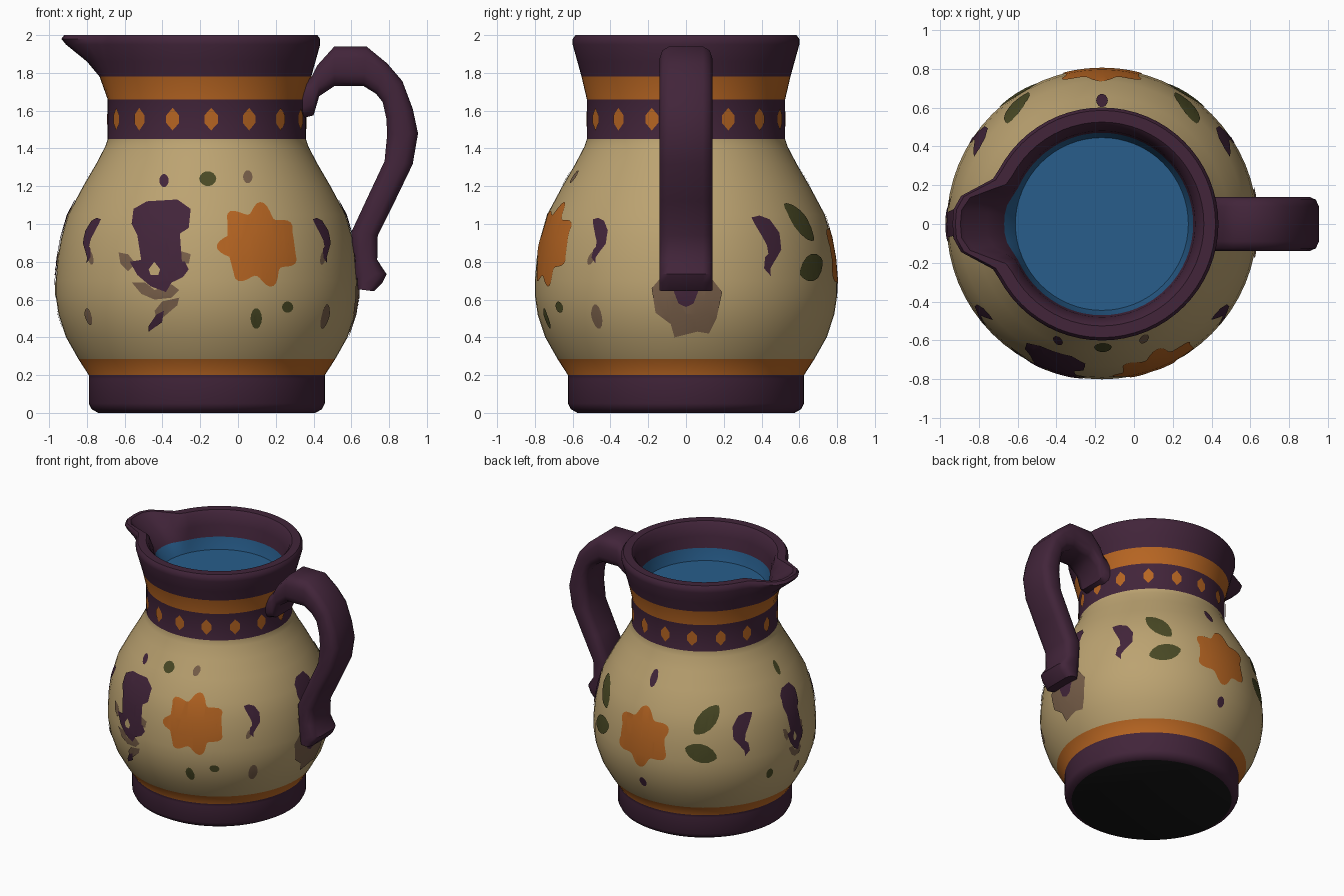
import bpy, bmesh, math
from mathutils import Vector

if "Cube" in bpy.data.objects:
    bpy.data.objects.remove(bpy.data.objects["Cube"])

CX = -0.165          # x of the jug's axis
SEG = 64

COLOURS = {
    "dark_purple": (0.054, 0.018, 0.042), "cream": (0.50, 0.365, 0.165),
    "orange": (0.47, 0.13, 0.016), "olive_green": (0.066, 0.066, 0.018),
    "taupe": (0.185, 0.112, 0.066), "water_blue": (0.021, 0.11, 0.26),
    "black": (0.008, 0.008, 0.008)}
MATS = {}
for n, c in COLOURS.items():
    MATS[n] = bpy.data.materials.new(n)
    MATS[n].diffuse_color = (*c, 1)


def finish(bm, name, mats, angle=40):
    me = bpy.data.meshes.new(name)
    bm.to_mesh(me)
    bm.free()
    for m in mats:
        me.materials.append(MATS[m])
    ob = bpy.data.objects.new(name, me)
    bpy.context.collection.objects.link(ob)
    bpy.context.view_layer.objects.active = ob
    ob.select_set(True)
    bpy.ops.object.shade_smooth_by_angle(angle=math.radians(angle))
    ob.select_set(False)
    return ob


# Jug: (radius, height, colour of the band that ends here)
P, C, O, B = "dark_purple", "cream", "orange", "water_blue"
OUTER = [(0.575, 0, P), (0.61, 0.02, P), (0.625, 0.05, P), (0.625, 0.18, P), (0.625, 0.2, P),
         (0.68, 0.285, O), (0.745, 0.4, C), (0.785, 0.52, C), (0.80, 0.62, C), (0.80, 0.70, C),
         (0.79, 0.82, C), (0.77, 0.93, C), (0.735, 1.05, C), (0.655, 1.2, C), (0.585, 1.32, C),
         (0.538, 1.41, C), (0.525, 1.45, C), (0.525, 1.66, P), (0.553, 1.78, O),
         (0.575, 1.86, P), (0.60, 1.95, P), (0.60, 1.98, P), (0.585, 2.0, P)]
INNER = [(0.525, 2.0, P), (0.505, 1.98, P), (0.48, 1.9, P), (0.47, 1.81, P), (0.445, 1.72, B)]


def spout(a, z):
    """Extra radius that pulls the lip out towards -x."""
    d = math.degrees(abs(math.atan2(math.sin(a - math.pi), math.cos(a - math.pi))))
    h = min(max((z - 1.7) / 0.27, 0), 1) ** 2
    return 0.17 * h * math.exp(-(d / 17) ** 4)


bm = bmesh.new()
names = list(COLOURS)
rings = []
for i, (r, z, c) in enumerate(OUTER + INNER):
    k = 1.0 if i < len(OUTER) else 1.2
    ring = []
    for s in range(SEG):
        a = math.tau * s / SEG
        rr = r + k * spout(a, z)
        ring.append(bm.verts.new((CX + rr * math.cos(a), rr * math.sin(a), z)))
    if rings:
        for s in range(SEG):
            t = (s + 1) % SEG
            f = bm.faces.new((rings[-1][s], rings[-1][t], ring[t], ring[s]))
            f.material_index = names.index(c)
    rings.append(ring)
bm.faces.new(rings[0][::-1]).material_index = names.index("black")
bm.faces.new(rings[-1]).material_index = names.index(B)
finish(bm, "jug_body", names)

# Handle: outer and inner contour pairs, swept with a rounded box section
PAIRS = [((.34, 1.74), (.34, 1.56)), ((.39, 1.78), (.40, 1.575)), ((.42, 1.84), (.43, 1.677)),
         ((.51, 1.94), (.51, 1.73)), ((.68, 1.94), (.665, 1.73)), ((.79, 1.85), (.73, 1.69)),
         ((.87, 1.757), (.766, 1.645)), ((.925, 1.61), (.785, 1.56)), ((.953, 1.48), (.79, 1.476)),
         ((.925, 1.317), (.776, 1.333)), ((.83, 1.12), (.69, 1.15)), ((.74, .94), (.60, .957)),
         ((.737, .81), (.61, .84)), ((.787, .734), (.61, .75)), ((.765, .69), (.62, .69)),
         ((.72, .644), (.63, .655))]
SECTION = [(0, .09), (0, -.09), (.10, -.125), (.3, -.14), (.7, -.14), (.90, -.125),
           (1, -.09), (1, .09), (.90, .125), (.7, .14), (.3, .14), (.10, .125)]
bm = bmesh.new()
prev = None
for o, i in PAIRS:
    ring = [bm.verts.new((o[0] + (i[0] - o[0]) * t, y, o[1] + (i[1] - o[1]) * t)) for t, y in SECTION]
    if prev:
        for s in range(len(ring)):
            t = (s + 1) % len(ring)
            bm.faces.new((prev[s], prev[t], ring[t], ring[s]))
    else:
        bm.faces.new(ring[::-1])
    prev = ring
bm.faces.new(prev)
bmesh.ops.recalc_face_normals(bm, faces=bm.faces)
finish(bm, "handle", [P], 50)


# Painted details: flat outlines wrapped onto the body as thin plates
def radius(z):
    for (r0, z0, _), (r1, z1, _) in zip(OUTER, OUTER[1:]):
        if z0 <= z <= z1:
            return r0 + (r1 - r0) * (z - z0) / (z1 - z0)
    return 0.5


def plate(name, pts, az, colour, lift=0.005):
    """pts: (across, height) in hundredths, seen from azimuth az (0 front, 90 right)."""
    bm = bmesh.new()
    bm.faces.new([bm.verts.new((u / 100, 0, z / 100)) for u, z in pts])
    bmesh.ops.triangulate(bm, faces=bm.faces[:])
    cuts = [((n * .05, 0, 0), (1, 0, 0)) for n in range(-10, 11)]
    cuts += [((0, 0, z), (0, 0, 1)) for _, z, _ in OUTER[5:18]]
    for co, no in cuts:
        bmesh.ops.bisect_plane(bm, geom=bm.verts[:] + bm.edges[:] + bm.faces[:],
                               plane_co=co, plane_no=no, dist=1e-5)
    for v in bm.verts:
        r = radius(v.co.z)
        a = math.radians(az) + math.asin(max(-1, min(1, v.co.x / r)))
        v.co.x, v.co.y = CX + (r + lift) * math.sin(a), -(r + lift) * math.cos(a)
    for f in bm.faces:
        f.normal_update()
        c = f.calc_center_median()
        if f.normal.dot(Vector((c.x - CX, c.y, 0))) < 0:
            f.normal_flip()
    finish(bm, name, [colour])


def oval(u, z, a, b, rot=0, point=0, n=14):
    """Oval, or a leaf with pointed ends when point > 0."""
    out, q = [], math.radians(rot)
    for i in range(n):
        t = math.tau * i / n
        x, y = a * math.cos(t), b * math.sin(t) * abs(math.sin(t)) ** point
        out.append((u + x * math.cos(q) - y * math.sin(q), z + x * math.sin(q) + y * math.cos(q)))
    return out


def flower(u, z, r, petals, turn):
    return [(u + k * math.cos(t), z + k * math.sin(t)) for t, k in
            ((math.tau * i / 70, r * (0.86 + 0.14 * math.cos(petals * (math.tau * i / 70 - turn))))
             for i in range(70))]


def both(name, pts, az, colour, lift=0.005):
    """A detail and its mirror image on the left half."""
    plate(name + "_right", pts, az, colour, lift)
    plate(name + "_left", [(-u, z) for u, z in pts], -az, colour, lift)


def place(pts, u=0, z=0, su=1, sz=1):
    return [(u + x * su, z + y * sz) for x, y in pts]


# Skull motif, around its own centre line
SKULL = [(-14, 108), (-7, 112), (9, 113), (16, 108), (15, 98), (9, 94), (3, 92), (2, 87), (6, 81),
         (13, 80), (15, 76), (12, 72), (6, 69), (3, 64), (-5, 67), (-12, 73), (-16, 80), (-10, 81),
         (-6, 86), (-7, 90), (-12, 94), (-15, 100)]
NOSE = [(-3, 80), (0, 76), (-1, 73), (-5, 73), (-6, 76)]
SHADES = [[(-22, 85), (-17, 84), (-13, 79), (-17, 75), (-21, 79)],
          [(4, 83), (10, 86), (16, 84), (15, 79), (6, 80)],
          [(-15, 69), (-8, 69), (-3, 65), (6, 68), (10, 65), (6, 61), (-3, 60), (-10, 63)]]
for label, az, u, su in (("front", 0, -24.5, 1), ("spout_side", 270, 0, .6), ("handle_side", 90, 0, .6)):
    plate(label + "_skull", place(SKULL, u, 0, su), az, P, .006)
    plate(label + "_skull_nose", place(NOSE, u, 0, su), az, C, .008)
    for k, s in enumerate(SHADES):
        plate(f"{label}_skull_shade_{k}", place(s, u, 0, su), az, "taupe", .004)
X0 = 16.5   # shifts front-view x readings onto the axis
plate("bone_top", place([(-31, 61), (-32, 57), (-39, 51), (-43, 50), (-44, 54), (-40, 59)], X0), 0, "taupe")
plate("bone_bottom", place([(-39, 54), (-40, 48), (-47, 43), (-47, 46), (-43, 52)], X0), 0, P, .007)
plate("handle_stain", [(-18, 66), (-12, 73), (12, 73), (19, 64), (16, 50), (12, 42), (6, 43), (0, 46),
                       (-6, 40), (-8, 47), (-16, 53)], 90, "taupe", .007)
plate("handle_stain_core", [(-7, 66), (7, 66), (4, 58), (0, 56), (-4, 58)], 90, P, .009)

# Flowers
plate("front_flower", flower(0, 89, 23, 7, 1.4), 21, O)
plate("back_flower", flower(0, 83, 23, 6, .5), 180, O)

# Crescents and leaves
CRESCENT = [(-8, 14), (-3, 15), (3, 13), (8, 6), (8, -3), (3, -9), (0, -13), (0, -17), (-4, -13),
            (-3, -7), (1, -4), (1, 3), (-2, 9), (-7, 11)]
both("back_crescent", place(CRESCENT, 0, 89.5), 124, P)
both("front_crescent", place(CRESCENT, 0, 92, .7, .75), 53, P)
both("front_crescent_tail", oval(-3, 82, 2, 4, -30), 53, "taupe", .004)
both("upper_leaf", oval(0, 101, 13, 6.5, -48, .4), 144, "olive_green")
both("lower_leaf", oval(0, 77, 12, 7, 18, .4), 147, "olive_green")

# Small scattered dabs: across, height, half sizes, azimuth, colour
for k, (u, z, a, b, az, c) in enumerate([
        (-22.5, 123, 2.5, 3.5, 0, P), (.5, 124, 4.5, 4, 0, "olive_green"), (21.5, 125, 2.5, 3.5, 0, "taupe"),
        (26, 50, 3, 5.5, 0, "olive_green"), (42.5, 56, 3, 3, 0, "olive_green"),
        (0, 51, 3.5, 6.5, 53, "taupe"), (0, 51, 3, 4.5, -53, "taupe"),
        (0, 124, 3, 6, 180, P), (0, 47, 3, 4, 180, P), (0, 125, 2.5, 5, 270, "olive_green"),
        (0, 54, 3, 4, 251, "olive_green"), (0, 50, 3, 5, 272, "taupe")]):
    plate(f"dab_{k}", oval(u, z, a, b, 0, .15), az, c)

# Diamonds round the neck
for k in range(16):
    plate(f"neck_diamond_{k}", [(0, 161.5), (3.6, 157.5), (3.6, 153.5), (0, 149.5), (-3.6, 153.5), (-3.6, 157.5)],
          2.5 + 22.5 * k, O)

for m in bpy.data.materials:
    if m.users and not m.is_grease_pencil:
        m.use_nodes = True
        m.node_tree.nodes["Principled BSDF"].inputs["Base Color"].default_value = m.diffuse_color
